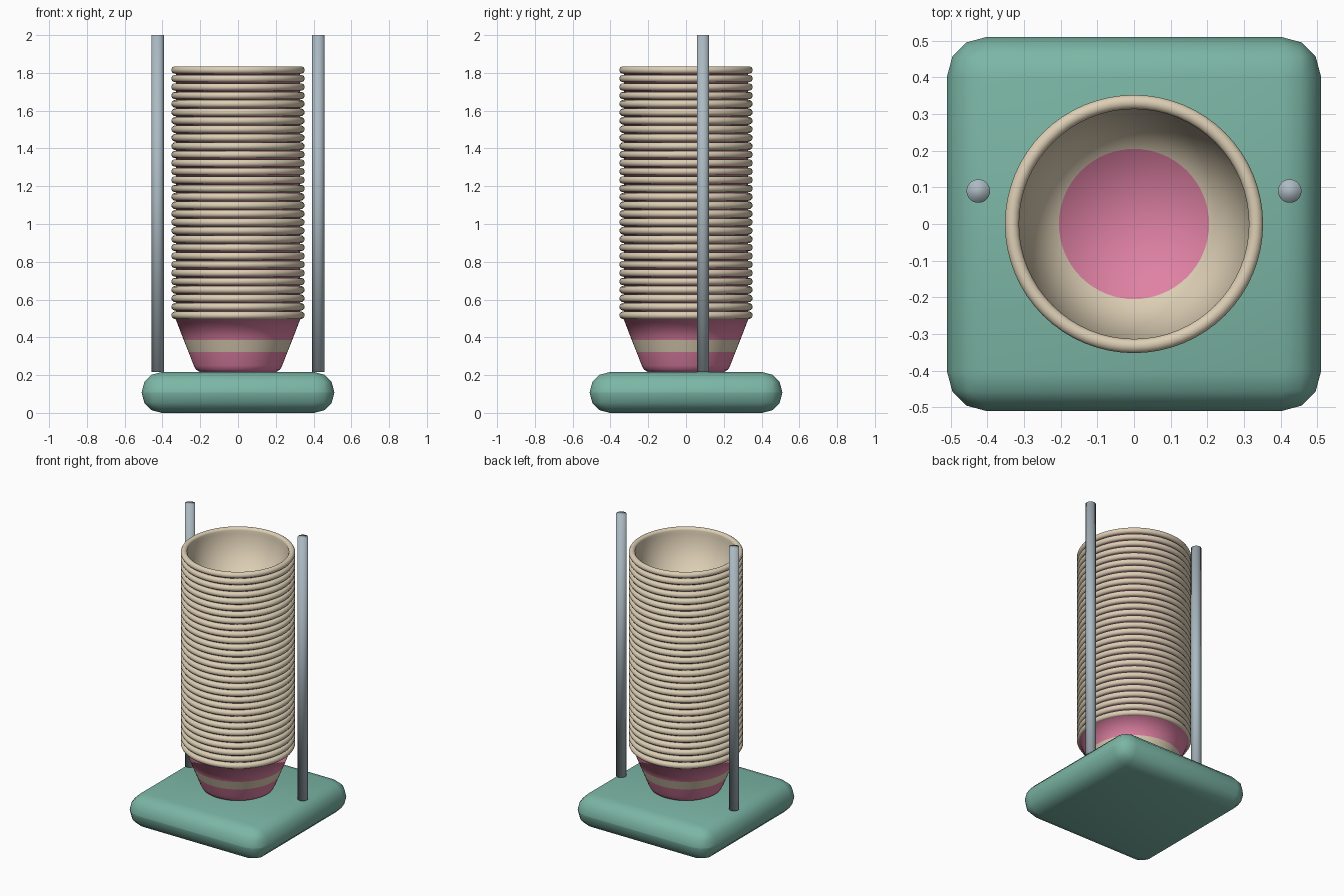
import bpy
import bmesh
import math

cube = bpy.data.objects.get("Cube")
if cube:
    bpy.data.objects.remove(cube, do_unlink=True)


def material(name, rgb):
    m = bpy.data.materials.new(name)
    m.use_nodes = True
    m.diffuse_color = (*rgb, 1)
    m.node_tree.nodes["Principled BSDF"].inputs["Base Color"].default_value = (*rgb, 1)
    return m


green = material("sea_green", (0.20, 0.47, 0.38))
pink = material("pink", (0.74, 0.22, 0.37))
cream = material("cream", (0.72, 0.62, 0.46))
steel = material("steel_grey", (0.41, 0.49, 0.54))


def add_object(name, mesh, materials=(), location=(0, 0, 0)):
    for m in materials:
        mesh.materials.append(m)
    ob = bpy.data.objects.new(name, mesh)
    ob.location = location
    bpy.context.collection.objects.link(ob)
    return ob


def finish(bm, name):
    bmesh.ops.recalc_face_normals(bm, faces=bm.faces)
    for f in bm.faces:
        f.smooth = True
    mesh = bpy.data.meshes.new(name)
    bm.to_mesh(mesh)
    bm.free()
    return mesh


# Base: a rounded slab
BASE_TOP = 0.216
bm = bmesh.new()
bmesh.ops.create_cube(bm, size=1)
bmesh.ops.scale(bm, vec=(1.02, 1.02, BASE_TOP), verts=bm.verts)
bmesh.ops.bevel(bm, geom=bm.edges[:], offset=0.106, segments=3, profile=0.5,
                affect='EDGES')
add_object("base", finish(bm, "base"), [green], (0, 0, BASE_TOP / 2))

# Guide rods on both sides of the stack
bm = bmesh.new()
ROD_LENGTH = 2 - BASE_TOP
bmesh.ops.create_cone(bm, cap_ends=True, segments=32, radius1=0.032,
                      radius2=0.032, depth=ROD_LENGTH)
rod = finish(bm, "rod")
rod.materials.append(steel)
for side, x in (("left", 0.425), ("right", -0.425)):
    add_object(side + "_rod", rod, location=(x, 0.09, BASE_TOP + ROD_LENGTH / 2))

# Cup: lathe profile from the outer floor, over the rolled rim, to the inner floor
RIM_Z, RIM_R, ROLL = 0.301, 0.333, 0.020
profile = [(0, 0), (0.20, 0), (0.222, 0.012), (0.234, 0.035),
           (0.262, 0.106), (0.287, 0.169), (0.331, 0.283)]
for i in range(9):
    a = math.radians(-75 + 30 * i)
    profile.append((RIM_R + ROLL * math.cos(a), RIM_Z + ROLL * math.sin(a)))
profile += [(0.318, 0.285), (0.205, 0.02), (0, 0.02)]

bm = bmesh.new()
verts = [bm.verts.new((r, 0, z)) for r, z in profile]
edges = [bm.edges.new(pair) for pair in zip(verts, verts[1:])]
bmesh.ops.spin(bm, geom=verts + edges, cent=(0, 0, 0), axis=(0, 0, 1),
               angle=math.tau, steps=64, use_merge=True)
bmesh.ops.remove_doubles(bm, verts=bm.verts, dist=0.0005)
for f in bm.faces:
    c = f.calc_center_median()
    radius = math.hypot(c.x, c.y)
    on_stripe = 0.106 < c.z < 0.169 and radius > 0.25
    on_rim = c.z > 0.284
    f.material_index = 1 if on_stripe or on_rim else 0
cup = finish(bm, "cup")
for m in (pink, cream):
    cup.materials.append(m)

# Nested stack of cups
COUNT, TOP_RIM = 30, 1.815
FIRST_RIM = BASE_TOP + RIM_Z
STEP = (TOP_RIM - FIRST_RIM) / (COUNT - 1)
for i in range(COUNT):
    add_object(f"cup_{i + 1:02d}", cup, location=(0, 0, BASE_TOP + i * STEP))
